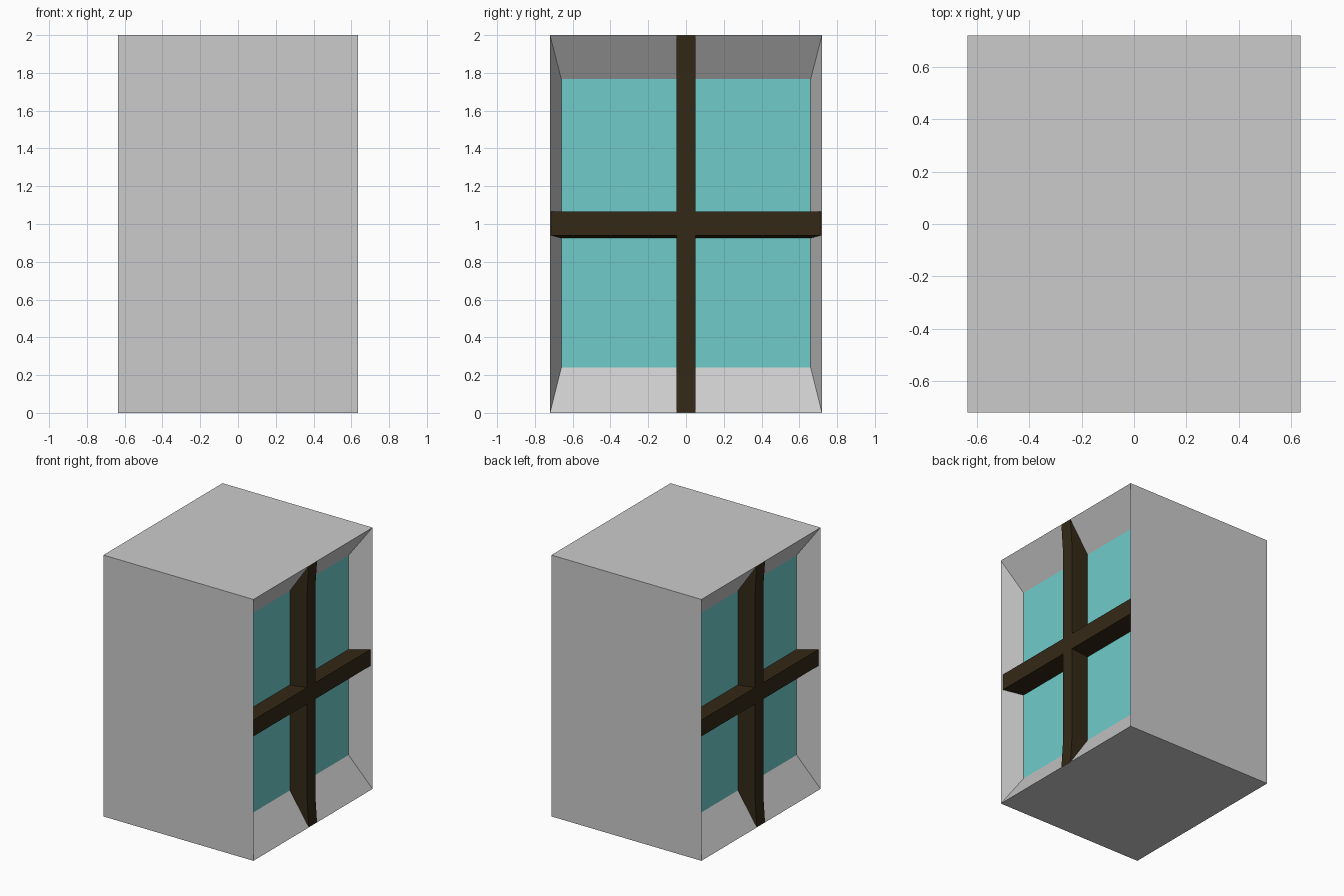
import bpy, bmesh

if "Cube" in bpy.data.objects:
    bpy.data.objects.remove(bpy.data.objects["Cube"])

HX, HY, H = 0.635, 0.72, 2.0      # outer block half sizes and height
GX, GY = 0.474, 0.66              # glass depth and half width
GZ0, GZ1 = 0.24, 1.767            # glass bottom and top
BX = 0.62                         # front of the bars


def material(name, rgb):
    m = bpy.data.materials.new(name)
    m.diffuse_color = (*rgb, 1)
    m.use_nodes = True
    m.node_tree.nodes["Principled BSDF"].inputs["Base Color"].default_value = m.diffuse_color
    return m


def finish(name, bm, mat=None):
    bmesh.ops.recalc_face_normals(bm, faces=bm.faces)
    me = bpy.data.meshes.new(name)
    bm.to_mesh(me)
    bm.free()
    ob = bpy.data.objects.new(name, me)
    bpy.context.collection.objects.link(ob)
    if mat:
        me.materials.append(mat)
    return ob


def loft(name, sections, mat=None, caps=True):
    """Join matching closed sections with side faces."""
    bm = bmesh.new()
    rings = [[bm.verts.new(p) for p in s] for s in sections]
    for a, b in zip(rings, rings[1:]):
        n = len(a)
        for i in range(n):
            bm.faces.new((a[i], a[(i + 1) % n], b[(i + 1) % n], b[i]))
    if caps:
        bm.faces.new(rings[0])
        bm.faces.new(rings[-1])
    return finish(name, bm, mat)


def rect(x, hy, z0, z1):
    return [(x, -hy, z0), (x, hy, z0), (x, hy, z1), (x, -hy, z1)]


teal = material("teal_glass", (0.16, 0.6, 0.6))
brown = material("dark_wood", (0.034, 0.022, 0.008))

# Block with splayed reveals on both open sides
loft("window_block", [rect(-GX, GY, GZ0, GZ1), rect(-HX, HY, 0, H),
                      rect(HX, HY, 0, H), rect(GX, GY, GZ0, GZ1)], caps=False)

for s, side in ((1, "right"), (-1, "left")):
    # Glass pane
    bm = bmesh.new()
    pts = rect(s * GX, GY, GZ0, GZ1)
    face = bm.faces.new([bm.verts.new(p) for p in pts])
    face.normal_update()
    if face.normal.x * s < 0:
        face.normal_flip()
    me = bpy.data.meshes.new("glass_" + side)
    bm.to_mesh(me)
    bm.free()
    me.materials.append(teal)
    bpy.context.collection.objects.link(bpy.data.objects.new("glass_" + side, me))

    # Upright bar, flaring out to the block edge at each end
    profile = [(GX - 0.003, GZ0), (HX - 0.001, 0.001), (BX, 0.2),
               (BX, 1.8), (HX - 0.001, H - 0.001), (GX - 0.003, GZ1)]
    loft("upright_bar_" + side,
         [[(s * x, y, z) for x, z in profile] for y in (-0.05, 0.05)], brown)

    # Cross bar, slightly tilted, ends cut to the reveal
    loft("cross_bar_" + side,
         [rect(s * (GX - 0.003), GY, 0.925, 1.047),
          rect(s * BX, 0.715, 0.94, 1.065)], brown)
